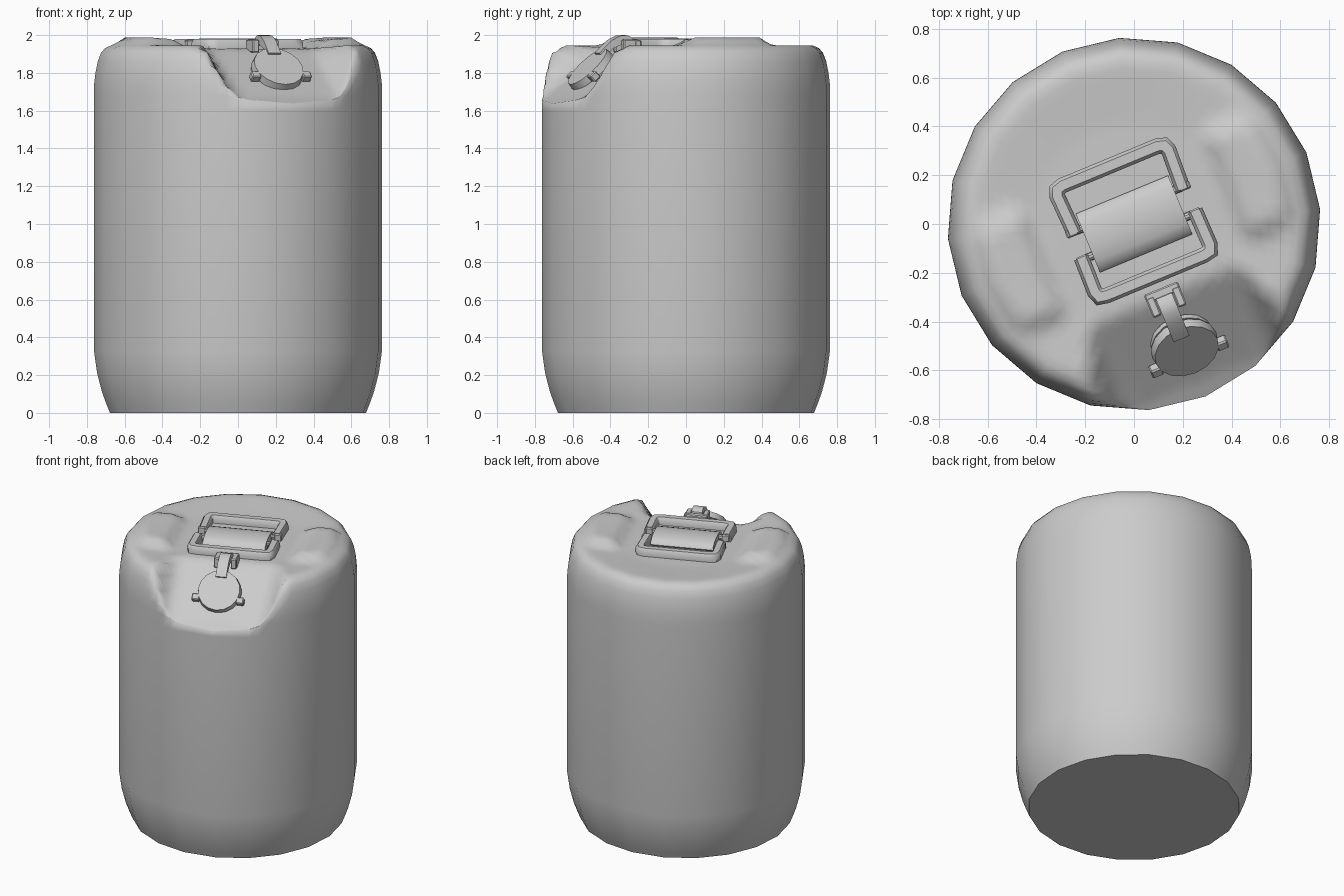
import bpy, bmesh
from math import sin, cos, pi, radians, hypot
from mathutils import Matrix, Vector

if "Cube" in bpy.data.objects:
    bpy.data.objects.remove(bpy.data.objects["Cube"])

TURN = radians(22.5)   # everything is modelled square-on, then turned about z
SIDES, SUB = 20, 4     # 20-sided drum, each side split for the moulded top


def finish(name, me, angle=35):
    ob = bpy.data.objects.new(name, me)
    bpy.context.collection.objects.link(ob)
    ob.rotation_euler.z = TURN
    if angle:
        bpy.ops.object.select_all(action='DESELECT')
        ob.select_set(True)
        bpy.context.view_layer.objects.active = ob
        bpy.ops.object.shade_smooth_by_angle(angle=radians(angle))
    return ob


def from_bm(name, bm, angle=35):
    bmesh.ops.recalc_face_normals(bm, faces=bm.faces)
    me = bpy.data.meshes.new(name)
    bm.to_mesh(me)
    bm.free()
    return finish(name, me, angle)


def step(a, b, x):
    t = min(1, max(0, (x - a) / (b - a)))
    return t * t * (3 - 2 * t)


# drum: height of the moulded top (two shoulder bumps, sloped spout pocket)
def mould(x, y, z):
    r = hypot(x, y)
    if z > 1.9:
        z += 0.045 * step(.37, .46, abs(x)) * (1 - step(.60, .67, r)) * (1 - step(.19, .27, abs(y)))
    floor = 1.67 + (y + .70) * (.5 if y < -.70 else .68)
    return min(z, floor + 4 * max(0, abs(x) - .3) ** 1.5) if y < -.2 else z


profile = [(.68, 0), (.70, .05), (.722, .11), (.748, .21), (.765, .33), (.765, 1.6), (.765, 1.68),
           (.764, 1.74), (.757, 1.80), (.745, 1.86), (.728, 1.905), (.705, 1.932), (.675, 1.944),
           (.64, 1.945)] + [(.60 - .04 * i, max(1.928, 1.942 - .003 * i)) for i in range(15)]
N = SIDES * SUB


def drum_points(flat):
    pts = []
    for r, z in profile:
        for i in range(N):
            a = 2 * pi * i / N - pi / 2
            off = (i % SUB) * 2 * pi / N - pi / SIDES
            q = r * (cos(pi / SIDES) / cos(off) if flat else 1)
            x, y = q * cos(a), q * sin(a)
            pts.append((x, y, mould(x, y, z)))
    return pts


faces = [(k * N + i, k * N + (i + 1) % N, (k + 1) * N + (i + 1) % N, (k + 1) * N + i)
         for k in range(len(profile) - 1) for i in range(N)]
faces.append(tuple((len(profile) - 1) * N + i for i in range(N)))
smooth = bpy.data.meshes.new("drum_normals")
smooth.from_pydata(drum_points(False), [], faces)
normals = [v.normal.copy() for v in smooth.vertices]
body = bpy.data.meshes.new("drum_body")
body.from_pydata(drum_points(True), [], faces)
body.polygons.foreach_set("use_smooth", [True] * len(body.polygons))
body.normals_split_custom_set_from_vertices(normals)
bpy.data.meshes.remove(smooth)
finish("drum_body", body, None)

# drum base
base = bpy.data.meshes.new("drum_base")
base.from_pydata([(.68 * cos(a), .68 * sin(a), 0) for a in
                  [-2 * pi * i / SIDES - pi / 2 for i in range(SIDES)]], [], [tuple(range(SIDES))])
finish("drum_base", base, None)


# part helpers
def box(name, center, size, m=Matrix(), bevel=.006):
    bm = bmesh.new()
    bmesh.ops.create_cube(bm, size=1, matrix=m @ Matrix.Translation(center) @ Matrix.Diagonal((*size, 1)))
    bmesh.ops.bevel(bm, geom=bm.edges[:], offset=bevel, segments=1, affect='EDGES')
    return from_bm(name, bm)


def cylinder(name, r1, r2, depth, m, sides=16):
    bm = bmesh.new()
    bmesh.ops.create_cone(bm, cap_ends=True, segments=sides, radius1=r1, radius2=r2, depth=depth, matrix=m)
    return from_bm(name, bm)


def prism(name, outline, half):
    """Extrude a (y, z) outline along x."""
    bm = bmesh.new()
    f = bm.faces.new([bm.verts.new((-half, y, z)) for y, z in outline])
    ext = bmesh.ops.extrude_face_region(bm, geom=[f])
    bmesh.ops.translate(bm, vec=(2 * half, 0, 0),
                        verts=[v for v in ext['geom'] if isinstance(v, bmesh.types.BMVert)])
    return from_bm(name, bm)


def sweep(name, half_path, w, h, z):
    """Sweep a rounded bar section along a path mirrored in x."""
    path = [Vector((-x, y)) for x, y in half_path] + [Vector(p) for p in reversed(half_path)]
    sec = [(w, -h), (w, .3 * h), (.6 * w, h), (-.6 * w, h), (-w, .3 * h), (-w, -h)]
    bm, rings = bmesh.new(), []
    for i, p in enumerate(path):
        d0 = (p - path[max(i - 1, 0)]).normalized()
        d1 = (path[min(i + 1, len(path) - 1)] - p).normalized()
        t = (d0 + d1).normalized()
        k = 1 / max(.6, t.dot(d1 if d1.length else d0))
        n = Vector((-t.y, t.x)) * k
        rings.append([bm.verts.new((p.x + n.x * a, p.y + n.y * a, z + b)) for a, b in sec])
    for a, b in zip(rings, rings[1:]):
        for j in range(6):
            bm.faces.new((a[j], a[(j + 1) % 6], b[(j + 1) % 6], b[j]))
    bm.faces.new(rings[0])
    bm.faces.new(rings[-1])
    return from_bm(name, bm, 50)


# carrying handle: two C frames, grip and pins
sweep("handle_frame_back", [(.24, .055), (.247, .225), (.237, .25), (.21, .258)], .032, .027, 1.953)
sweep("handle_frame_front", [(.252, -.045), (.255, -.195), (.245, -.222), (.215, -.228)], .032, .027, 1.953)
grip = [(.13 * cos(a), 1.94 + .044 * sin(a)) for a in [2 * pi * i / 14 for i in range(14)]]
prism("handle_grip", grip, .205)
for side, y in (("back", .065), ("front", -.055)):
    cylinder("handle_pin_" + side, .017, .017, .53,
             Matrix.Translation((0, y, 1.95)) @ Matrix.Rotation(pi / 2, 4, 'Y'), 10)
    for s in (-1, 1):
        box("handle_hinge_" + side, (s * .25, y, 1.95), (.05, .035, .05))

# spout: neck, tilted cap and gripping ears
tilt = Matrix.Translation((0, -.565, 1.835)) @ Matrix.Rotation(radians(45), 4, 'X')
T = Matrix.Translation
cylinder("spout_neck", .115, .115, .14, tilt @ T((0, 0, -.09)))
cylinder("spout_collar", .135, .135, .022, tilt @ T((0, 0, -.066)))
cylinder("spout_cap", .142, .136, .04, tilt @ T((0, 0, -.02)))
for s in (-1, 1):
    box("cap_ear", (s * .145, -.055, -.022), (.05, .045, .044), tilt)

# cap strap with its hinge block
prism("cap_strap", [(-.31, 1.94), (-.32, 1.985), (-.35, 2.0), (-.39, 1.997), (-.44, 1.972),
                    (-.51, 1.905), (-.49, 1.88), (-.43, 1.93), (-.37, 1.955)], .035)
box("strap_hinge_bar", (0, -.305, 1.945), (.15, .04, .06))
for s in (-1, 1):
    box("strap_hinge_cheek", (s * .056, -.345, 1.942), (.036, .085, .07))
